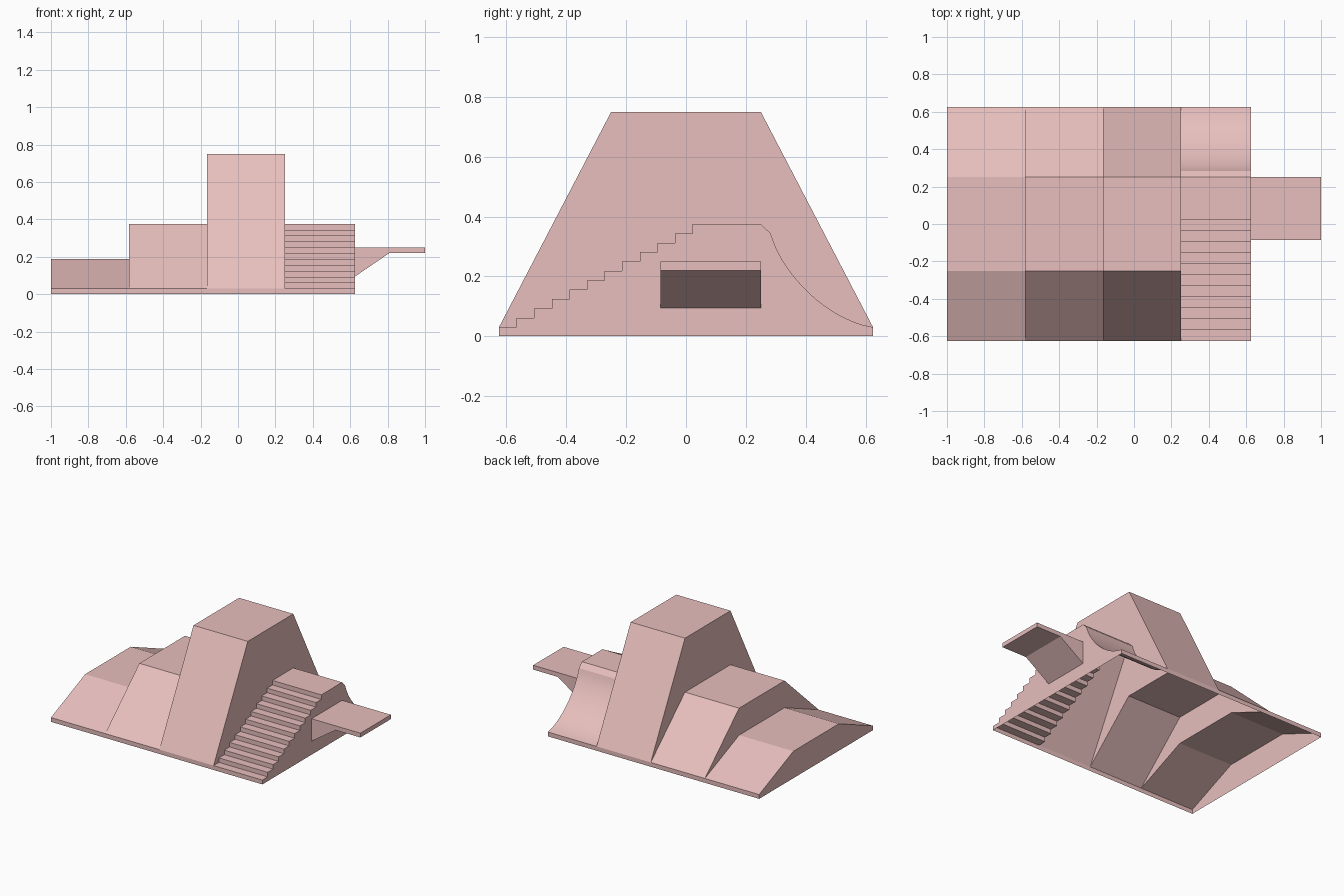
import bpy, bmesh
from mathutils import Vector

if "Cube" in bpy.data.objects:
    bpy.data.objects.remove(bpy.data.objects["Cube"])

HALF, LIP, TOP = 0.625, 0.03, 0.25      # half depth, base lip height, half width of the flat tops
X = [-1.0, -0.583, -0.167, 0.25, 0.625]  # section borders

mat = bpy.data.materials.new("pale_pink")
mat.diffuse_color = (0.8, 0.52, 0.51, 1)
mat.use_nodes = True
mat.node_tree.nodes["Principled BSDF"].inputs["Base Color"].default_value = mat.diffuse_color


def finish(name, bm):
    me = bpy.data.meshes.new(name)
    bm.to_mesh(me)
    bm.free()
    ob = bpy.data.objects.new(name, me)
    me.materials.append(mat)
    bpy.context.collection.objects.link(ob)
    return ob


def section(name, x0, x1, prof, left=None, right=None):
    """Open-bottomed shell along x; left/right = lower profile that its side wall stops at."""
    bm = bmesh.new()
    pts = [(-HALF, 0)] + prof + [(HALF, 0)]
    a = [bm.verts.new((x0, y, z)) for y, z in pts]
    b = [bm.verts.new((x1, y, z)) for y, z in pts]
    for i in range(len(pts) - 1):
        bm.faces.new((a[i], b[i], b[i + 1], a[i + 1]))

    def wall(x, side, lower, flip):
        if lower == "ground":
            ring = [side[0], side[-1]] + side[-2:0:-1]
        else:                            # only the part above the lower neighbour
            inner = [bm.verts.new((x, y, z)) for y, z in lower[1:-1]]
            ring = [side[1]] + inner + side[-2:1:-1]
        bm.faces.new(ring[::-1] if flip else ring)

    if left:
        wall(x0, a, left, True)
    if right:
        wall(x1, b, right, False)
    return finish(name, bm)


def hill(h):
    return [(-HALF, LIP), (-TOP, h), (TOP, h), (HALF, LIP)]


# stair and slide profile: 11 risers, flat landing, then a concave slide
stairs = [(-HALF, LIP)]
tread, rise = 0.647 / 11, (0.375 - LIP) / 11
for i in range(11):
    y = -HALF + tread * (i + 1)
    stairs += [(y, LIP + rise * i), (y, LIP + rise * (i + 1))]
stairs.append((TOP, 0.375))
ctrl = [Vector(p) for p in ((0.283, 0.343), (0.32, 0.21), (0.47, 0.055), (HALF, LIP))]
N = 14
for i in range(N + 1):
    t = i / N
    w = ((1 - t) ** 3, 3 * t * (1 - t) ** 2, 3 * t * t * (1 - t), t ** 3)
    p = sum((c * k for c, k in zip(ctrl, w)), Vector((0, 0)))
    stairs.append((p.x, p.y))

# three stepped trapezoid blocks and the stair block
low, mid, tall = hill(0.1875), hill(0.375), hill(0.75)
section("low_block", X[0], X[1], low, left="ground")
section("middle_block", X[1], X[2], mid, left=low)
section("tall_block", X[2], X[3], tall, left=mid, right=stairs)
stair_ob = section("stairs_and_slide", X[3], X[4], stairs, right="ground")
bpy.context.view_layer.objects.active = stair_ob
stair_ob.select_set(True)
bpy.ops.object.shade_smooth_by_angle(angle=0.35)

# side ledge with a sloped bracket underneath, open where it meets the wall
bm = bmesh.new()
prof = [(0.625, 0.094), (0.81, 0.22), (1, 0.22), (1, 0.25), (0.625, 0.25)]
f = bm.faces.new([bm.verts.new((x, -0.085, z)) for x, z in prof])
ext = bmesh.ops.extrude_face_region(bm, geom=[f], use_keep_orig=True)
bmesh.ops.translate(bm, vec=(0, 0.335, 0),
                    verts=[v for v in ext["geom"] if isinstance(v, bmesh.types.BMVert)])
bmesh.ops.recalc_face_normals(bm, faces=bm.faces)
bmesh.ops.delete(bm, context="FACES_ONLY",
                 geom=[f for f in bm.faces if all(v.co.x < 0.63 for v in f.verts)])
finish("side_ledge", bm)
